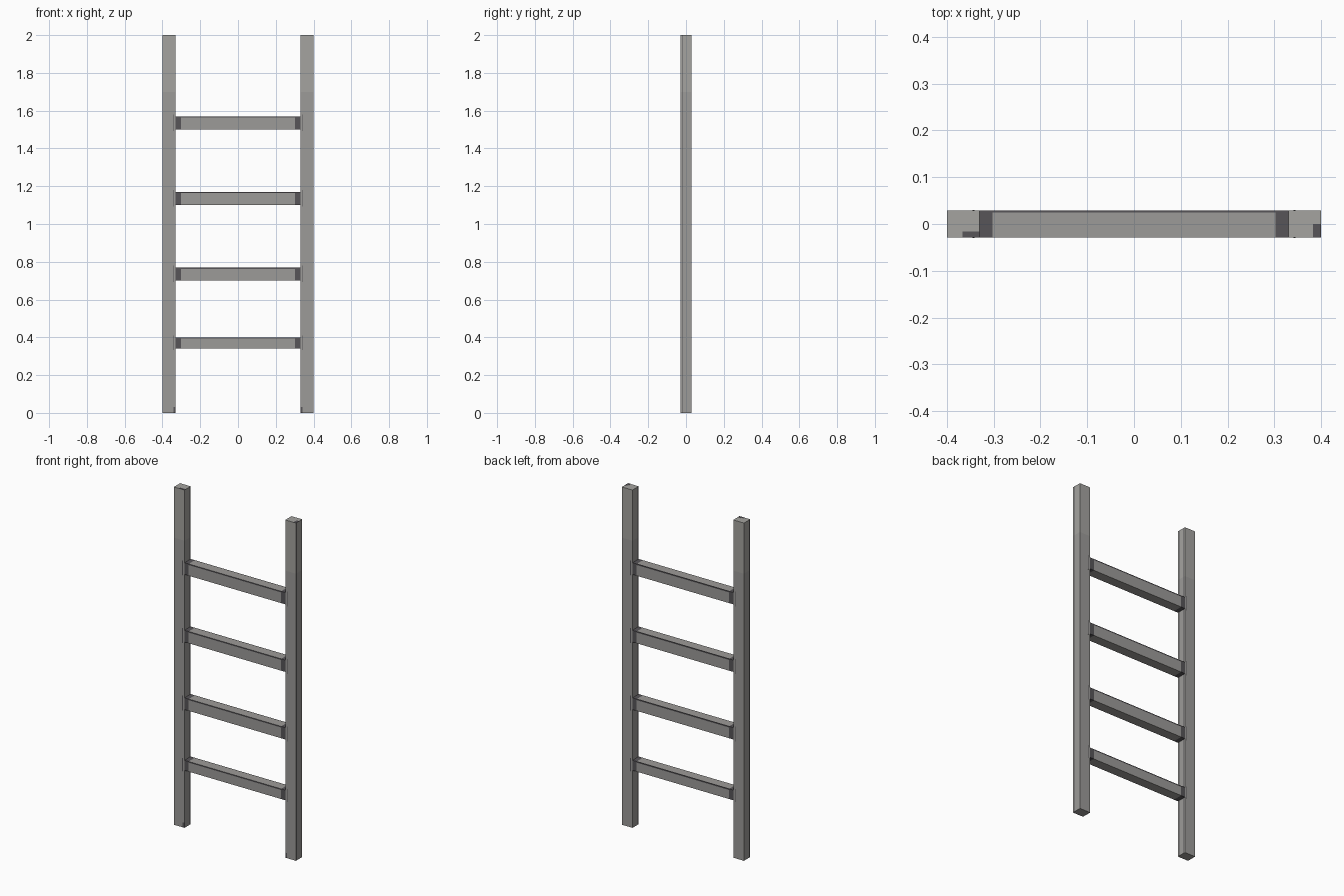
import bpy, bmesh
from mathutils import Vector

if "Cube" in bpy.data.objects:
    bpy.data.objects.remove(bpy.data.objects["Cube"])


def material(name, r, g, b):
    m = bpy.data.materials.new(name)
    m.diffuse_color = (r, g, b, 1)
    m.use_nodes = True
    m.node_tree.nodes["Principled BSDF"].inputs["Base Color"].default_value = m.diffuse_color
    return m


STEEL = material("worn grey", 0.335, 0.328, 0.315)
DARK = material("dark grey", 0.095, 0.09, 0.098)
PALE = material("pale grey", 0.375, 0.37, 0.35)
D = 0.029  # half depth


def box(name, lo, hi, cuts=(), rule=None):
    """Box cut along (axis, position) planes; rule(centre, normal) picks the colour."""
    bm = bmesh.new()
    bmesh.ops.create_cube(bm, size=1)
    for v in bm.verts:
        v.co = Vector([lo[i] + (v.co[i] + 0.5) * (hi[i] - lo[i]) for i in range(3)])
    for axis, pos in cuts:
        co, no = Vector((0, 0, 0)), Vector((0, 0, 0))
        co[axis], no[axis] = pos, 1
        bmesh.ops.bisect_plane(bm, geom=bm.verts[:] + bm.edges[:] + bm.faces[:],
                               plane_co=co, plane_no=no)
    bm.normal_update()
    if rule:
        for f in bm.faces:
            f.material_index = rule(f.calc_center_median(), f.normal)
    me = bpy.data.meshes.new(name)
    bm.to_mesh(me)
    bm.free()
    for m in (STEEL, DARK, PALE):
        me.materials.append(m)
    ob = bpy.data.objects.new(name, me)
    bpy.context.collection.objects.link(ob)
    return ob


# Side rails: dark seam lines on the side faces, paler towards the top
def rail_rule(c, n):
    if abs(n.x) > 0.5 and 0.018 < abs(c.y) < 0.022:
        outer = n.x * c.x > 0
        if c.y < 0 or not outer:
            return 1
    if n.y < -0.5 and c.z < 0.03 and abs(c.x) < 0.342:
        return 1
    return 2 if c.z > 1.7 else 0


for side, label in ((-1, "left"), (1, "right")):
    x0, x1 = sorted((side * 0.33, side * 0.40))
    cuts = [(1, y) for y in (-0.022, -0.018, 0.018, 0.022)]
    cuts += [(0, side * 0.342), (2, 0.03), (2, 1.7)]
    box(label + "_rail", (x0, -D, 0), (x1, D, 2), cuts, rail_rule)

# Rungs: dark ends and dark worn top edges
for i, (z0, z1) in enumerate(((0.34, 0.40), (0.70, 0.77), (1.10, 1.17), (1.50, 1.57))):
    def rung_rule(c, n, top=z1):
        if abs(c.x) > 0.303:
            return 1
        if abs(n.y) > 0.5 and c.z > top - 0.007:
            return 1
        if n.z > 0.5 and c.y > 0.025:
            return 1
        return 0

    box(f"rung_{i + 1}", (-0.331, -D, z0), (0.331, D, z1),
        [(0, -0.303), (0, 0.303), (2, z1 - 0.007), (1, 0.025)], rung_rule)

    # Thin joint marks on the rail faces beside each rung
    for side in (-1, 1):
        x0, x1 = sorted((side * 0.341, side * 0.345))
        box("joint_mark", (x0, -D - 0.0005, z0 - 0.008), (x1, D + 0.0005, z1 + 0.01),
            rule=lambda c, n: 1)

# Dark worn patches on the rail tops
for x0, x1, y1 in ((-0.367, -0.33, -0.016), (0.383, 0.40, 0.0)):
    box("top_patch", (x0, -D, 1.9995), (x1, y1, 2.0005), rule=lambda c, n: 1)
